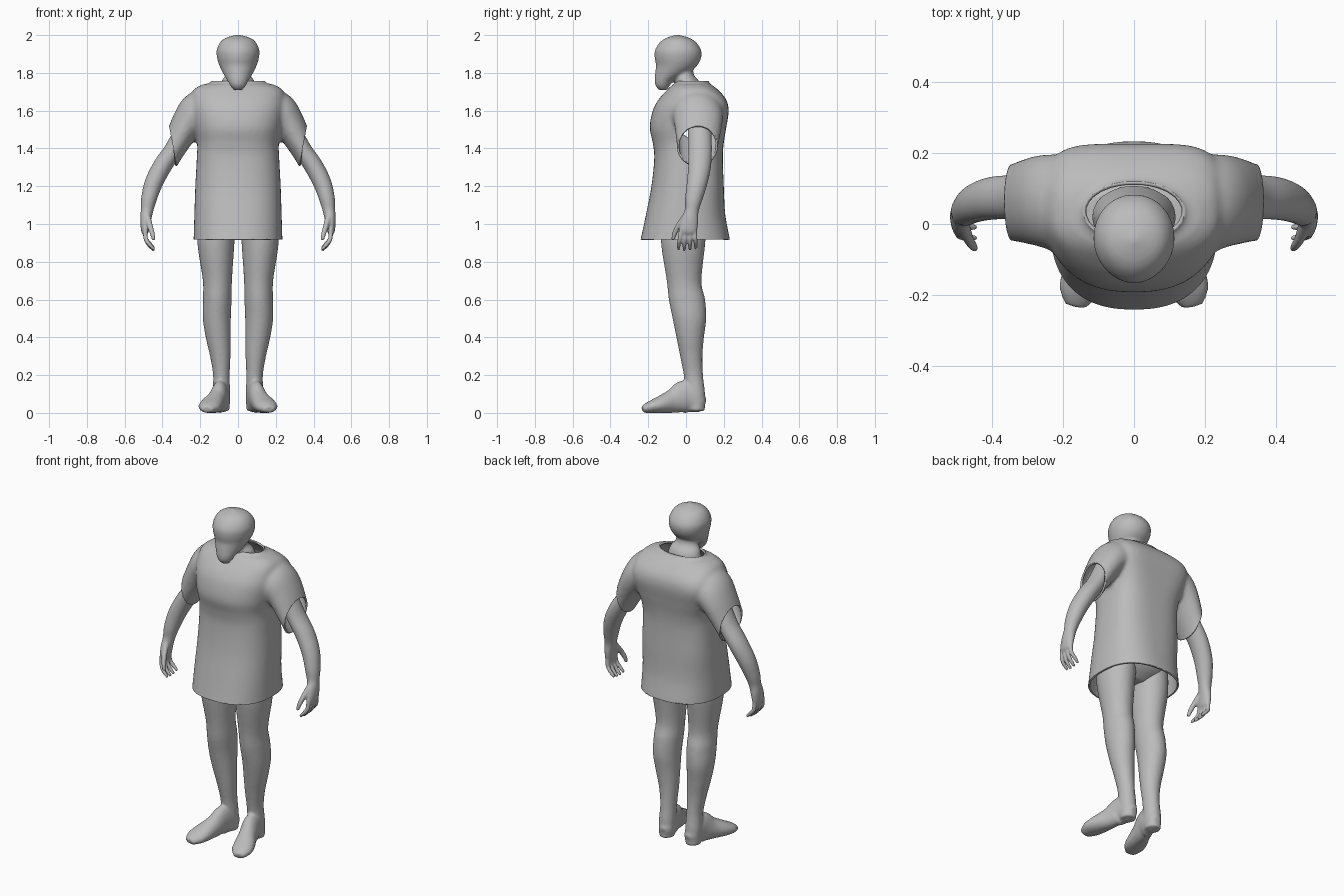
import bpy, bmesh, math
from mathutils import Vector

if "Cube" in bpy.data.objects:
    bpy.data.objects.remove(bpy.data.objects["Cube"])

grey = bpy.data.materials.new("plain grey")
grey.diffuse_color = (0.5, 0.5, 0.5, 1)
grey.use_nodes = True
grey.node_tree.nodes["Principled BSDF"].inputs["Base Color"].default_value = grey.diffuse_color


def spline(secs, sub=6):
    """Catmull-Rom through section tuples."""
    out = []
    for i in range(len(secs) - 1):
        p0, p1, p2, p3 = (secs[max(i - 1, 0)], secs[i], secs[i + 1],
                          secs[min(i + 2, len(secs) - 1)])
        for k in range(sub):
            t = k / sub
            out.append([0.5 * (2 * b + (c - a) * t + (2 * a - 5 * b + 4 * c - d) * t * t
                               + (3 * b - a - 3 * c + d) * t ** 3)
                        for a, b, c, d in zip(p0, p1, p2, p3)])
    out.append(list(secs[-1]))
    return out


def power(v, e):
    return math.copysign(abs(v) ** (2 / e), v)


def loft(bm, secs, flat=False, ref=(0, 1, 0), sides=32):
    """Closed tube; section = x, y, z, radius along ref, other radius, (front, back exponents)."""
    secs = spline(secs)
    pts = [Vector(s[:3]) for s in secs]
    rings = []
    for i, s in enumerate(secs):
        t = pts[min(i + 1, len(pts) - 1)] - pts[max(i - 1, 0)]
        t = Vector((0, 0, 1)) if flat else t.normalized()
        a = Vector(ref)
        a = (a - t * a.dot(t)).normalized()
        b = t.cross(a)
        nf, nb = s[5:7] if len(s) > 5 else (2, 2)
        ring = []
        for k in range(sides):
            ang = 2 * math.pi * k / sides
            c, w = math.cos(ang), math.sin(ang)
            e = nb if c > 0 else nf
            p = pts[i] + a * s[3] * power(c, e) + b * s[4] * power(w, e)
            p.z = max(p.z, 0)
            ring.append(bm.verts.new(p))
        rings.append(ring)
    faces = [bm.faces.new(rings[0]), bm.faces.new(rings[-1])]
    for r, q in zip(rings, rings[1:]):
        for k in range(sides):
            j = (k + 1) % sides
            faces.append(bm.faces.new((r[k], r[j], q[j], q[k])))
    bmesh.ops.recalc_face_normals(bm, faces=faces)


def blend(name, bm, voxel, smooth, mirror=False):
    """Fuse the lofts of one part into a single smooth skin."""
    me = bpy.data.meshes.new(name)
    bm.to_mesh(me)
    bm.free()
    me.materials.append(grey)
    ob = bpy.data.objects.new(name, me)
    bpy.context.collection.objects.link(ob)
    rm = ob.modifiers.new("fuse", 'REMESH')
    rm.mode = 'VOXEL'
    rm.voxel_size = voxel
    rm.use_smooth_shade = True
    sm = ob.modifiers.new("soften", 'SMOOTH')
    sm.factor = 0.5
    sm.iterations = smooth
    if mirror:
        ob.modifiers.new("mirror", 'MIRROR').use_clip = False
    return ob


# head and neck
bm = bmesh.new()
head = [  # z, front y, back y, half width
    (1.708, -.14, -.10, .02), (1.73, -.16, -.088, .04), (1.76, -.166, -.06, .056),
    (1.80, -.163, .015, .08), (1.84, -.159, .06, .099), (1.88, -.166, .08, .111),
    (1.92, -.164, .08, .113), (1.96, -.14, .055, .096), (1.985, -.105, .018, .066),
    (2.002, -.05, -.04, .006)]
loft(bm, [(0, (f + b) / 2, z, (b - f) / 2, w, 1.9, 2.1) for z, f, b, w in head], flat=True)
loft(bm, [(0, .02, 1.6, .09, .12), (0, .01, 1.74, .068, .095),
          (0, -.01, 1.79, .052, .066), (0, -.02, 1.86, .055, .066)], flat=True)
blend("head", bm, .008, 4)

# legs with feet
bm = bmesh.new()
loft(bm, [(.11, -.01, 1.05, .12, .10), (.117, -.015, .9, .117, .098),
          (.109, -.01, .7, .092, .077), (.11, .005, .6, .096, .076),
          (.112, .018, .5, .089, .074), (.105, .022, .4, .073, .066),
          (.094, .028, .3, .059, .054), (.088, .039, .2, .051, .044),
          (.088, .05, .1, .051, .046), (.088, .055, .01, .045, .042)], flat=True)
loft(bm, [(.082, .10, .045, .02, .03), (.085, .07, .055, .043, .058),
          (.095, 0, .085, .046, .088), (.115, -.07, .062, .05, .064),
          (.14, -.14, .042, .06, .045), (.155, -.19, .03, .056, .032),
          (.164, -.23, .018, .03, .018)], ref=(1, 0, 0))
blend("legs", bm, .008, 4, mirror=True)

# hips hidden under the shirt
bm = bmesh.new()
loft(bm, [(0, 0, .93, .05, .08), (0, 0, 1.0, .13, .19),
          (0, 0, 1.12, .13, .19), (0, 0, 1.2, .11, .17)], flat=True)
blend("hips", bm, .015, 3)

# arms with curled hands
bm = bmesh.new()
loft(bm, [(.27, .07, 1.53, .062, .05), (.335, .075, 1.405, .062, .048),
          (.40, .072, 1.307, .06, .05), (.447, .058, 1.215, .054, .048),
          (.472, .04, 1.13, .045, .041), (.482, .03, 1.07, .037, .033),
          (.489, .02, 1.02, .045, .028), (.492, .01, .965, .047, .021),
          (.489, .008, .945, .03, .012)])
for i in range(4):
    y = -.026 + .024 * i
    tip = 1.25 * y - .006
    drop = (.005, 0, .002, .01)[i]
    loft(bm, [(.491, y, .975, .012, .013), (.489, (y + tip) / 2, .925, .011, .012),
              (.47, tip, .888 + drop, .0105, .0115), (.443, tip, .86 + drop, .008, .008)],
         sides=12)
loft(bm, [(.48, 0, 1.04, .02, .018), (.466, -.04, .99, .015, .015),
          (.454, -.06, .95, .013, .013), (.446, -.07, .915, .009, .009)], sides=12)
blend("arms", bm, .006, 2, mirror=True)

# shirt: torso and sleeves fused
bm = bmesh.new()
torso = [  # z, half width, front y, back y, front and back squareness
    (.84, .238, -.26, .245, 2.4, 2.4), (.92, .235, -.24, .232, 2.4, 2.4),
    (1.05, .231, -.212, .208, 2.4, 2.5), (1.2, .226, -.183, .2, 2.4, 2.8),
    (1.35, .218, -.168, .195, 2.5, 3), (1.43, .216, -.176, .2, 2.5, 3.4),
    (1.51, .232, -.192, .213, 2.4, 4), (1.6, .25, -.176, .226, 2.4, 4.5),
    (1.66, .25, -.145, .212, 2.4, 4), (1.71, .235, -.10, .17, 2.5, 3),
    (1.737, .19, -.072, .135, 2.3, 2.5), (1.75, .145, -.05, .12, 2, 2),
    (1.80, .13, -.042, .115, 2, 2)]
loft(bm, [(0, (f + b) / 2, z, (b - f) / 2, w, nf, nb) for z, w, f, b, nf, nb in torso],
     flat=True, sides=64)
for s in (-1, 1):
    loft(bm, [(s * .14, .05, 1.6, .13, .12), (s * .21, .06, 1.585, .135, .115),
              (s * .265, .065, 1.535, .128, .088), (s * .342, .06, 1.4, .108, .066),
              (s * .395, .06, 1.3, .1, .06)])
shirt = blend("shirt", bm, .011, 6)

# cut open the hem, collar and sleeve ends, then give the cloth thickness
dg = bpy.context.evaluated_depsgraph_get()
cloth = bpy.data.meshes.new_from_object(shirt.evaluated_get(dg))
shirt.modifiers.clear()
bm = bmesh.new()
bm.from_mesh(cloth)
for co, no in (((0, 0, .918), (0, 0, -1)), ((0, 0, 1.757), (0, 0, 1)),
               ((.342, 0, 1.4), (.98, 0, -.19)), ((-.342, 0, 1.4), (-.98, 0, -.19))):
    bmesh.ops.bisect_plane(bm, geom=bm.verts[:] + bm.edges[:] + bm.faces[:],
                           plane_co=co, plane_no=no, clear_outer=True)
for f in bm.faces:
    f.smooth = True
bm.to_mesh(cloth)
bm.free()
if not cloth.materials:
    cloth.materials.append(grey)
shirt.data = cloth
so = shirt.modifiers.new("cloth thickness", 'SOLIDIFY')
so.thickness = .01
so.offset = -1
